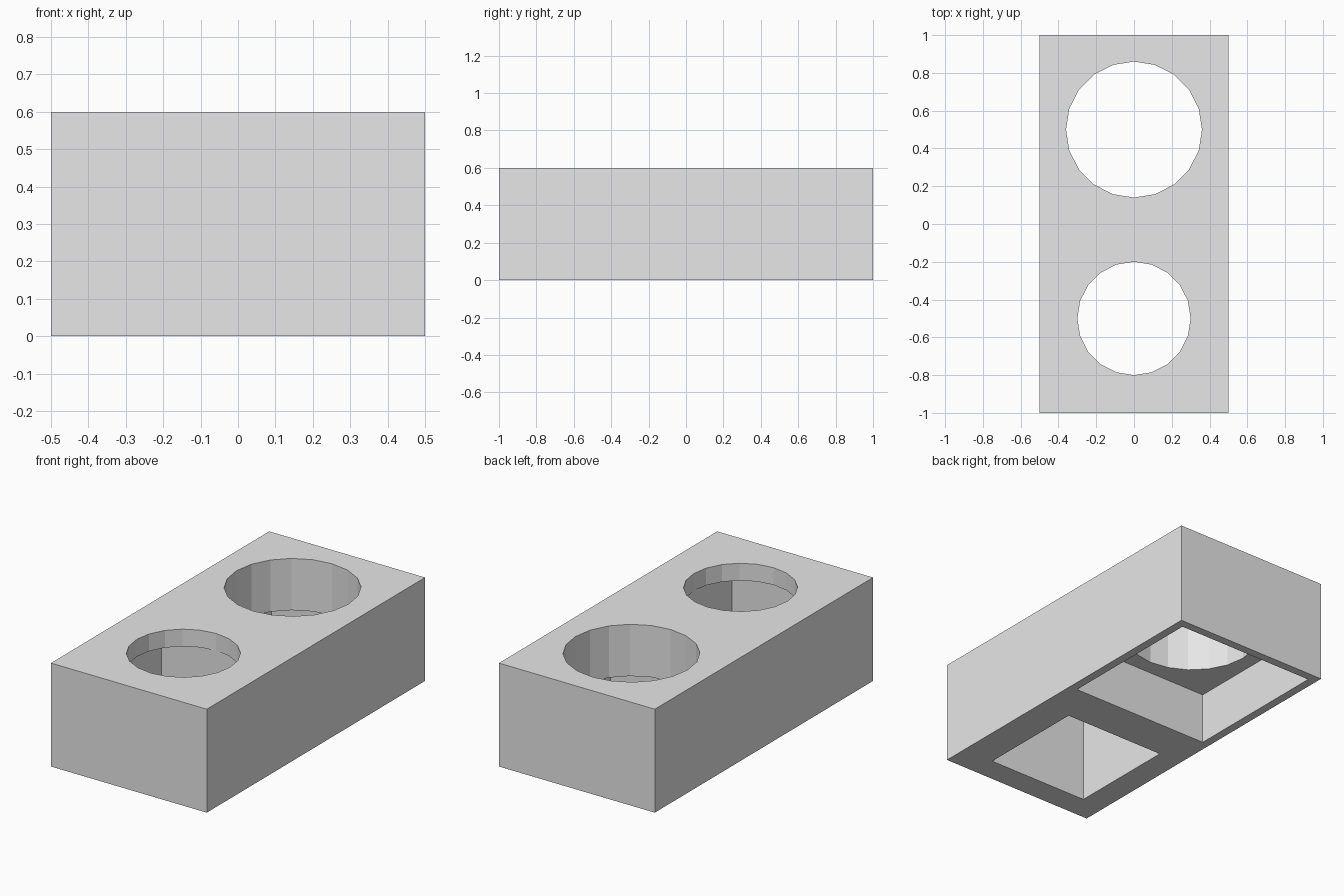
import bpy, bmesh
from math import cos, sin, pi

cube = bpy.data.objects.get("Cube")
if cube:
    bpy.data.objects.remove(cube, do_unlink=True)

HEIGHT = 0.6
SIDES = 20
bm = bmesh.new()


def ring(points, z):
    """Closed loop of edges at one height."""
    verts = [bm.verts.new((x, y, z)) for x, y in points]
    return [bm.edges.new((a, b)) for a, b in zip(verts, verts[1:] + verts[:1])]


def rectangle(cx, cy, hx, hy):
    return [(cx + sx * hx, cy + sy * hy)
            for sx, sy in ((-1, -1), (1, -1), (1, 1), (-1, 1))]


def circle(cx, cy, r):
    return [(cx + r * cos(2 * pi * i / SIDES), cy + r * sin(2 * pi * i / SIDES))
            for i in range(SIDES)]


def wall(points, z0, z1):
    """Upright wall between two heights; returns its lower and upper edges."""
    low, high = ring(points, z0), ring(points, z1)
    bmesh.ops.bridge_loops(bm, edges=low + high)
    return low, high


def fill(edges):
    bmesh.ops.triangle_fill(bm, edges=edges, use_beauty=True, use_dissolve=False)


# Outer walls of the block
bottom, top = wall(rectangle(0, 0, 0.5, 1), 0, HEIGHT)

# Round openings above square pockets:
# circle y, radius, pocket centre x, pocket centre y, pocket half size, shelf height
pockets = [(0.5, 0.36, 0, 0.5, 0.45, 0.3),
           (-0.5, 0.3, -0.025, -0.525, 0.326, 0.5)]
for y, radius, px, py, half, shelf in pockets:
    hole_low, hole_high = wall(circle(0, y, radius), shelf, HEIGHT)
    pocket_low, pocket_high = wall(rectangle(px, py, half, half), 0, shelf)
    fill(hole_low + pocket_high)
    top += hole_high
    bottom += pocket_low

# Top and underside around the openings
fill(top)
fill(bottom)
bmesh.ops.recalc_face_normals(bm, faces=bm.faces)

mesh = bpy.data.meshes.new("holder_block")
bm.to_mesh(mesh)
bm.free()
block = bpy.data.objects.new("holder_block", mesh)
bpy.context.collection.objects.link(block)

# Plain grey
grey = bpy.data.materials.new("light_grey")
grey.use_nodes = True
colour = (0.8, 0.8, 0.8, 1)
grey.diffuse_color = colour
grey.node_tree.nodes["Principled BSDF"].inputs["Base Color"].default_value = colour
mesh.materials.append(grey)
